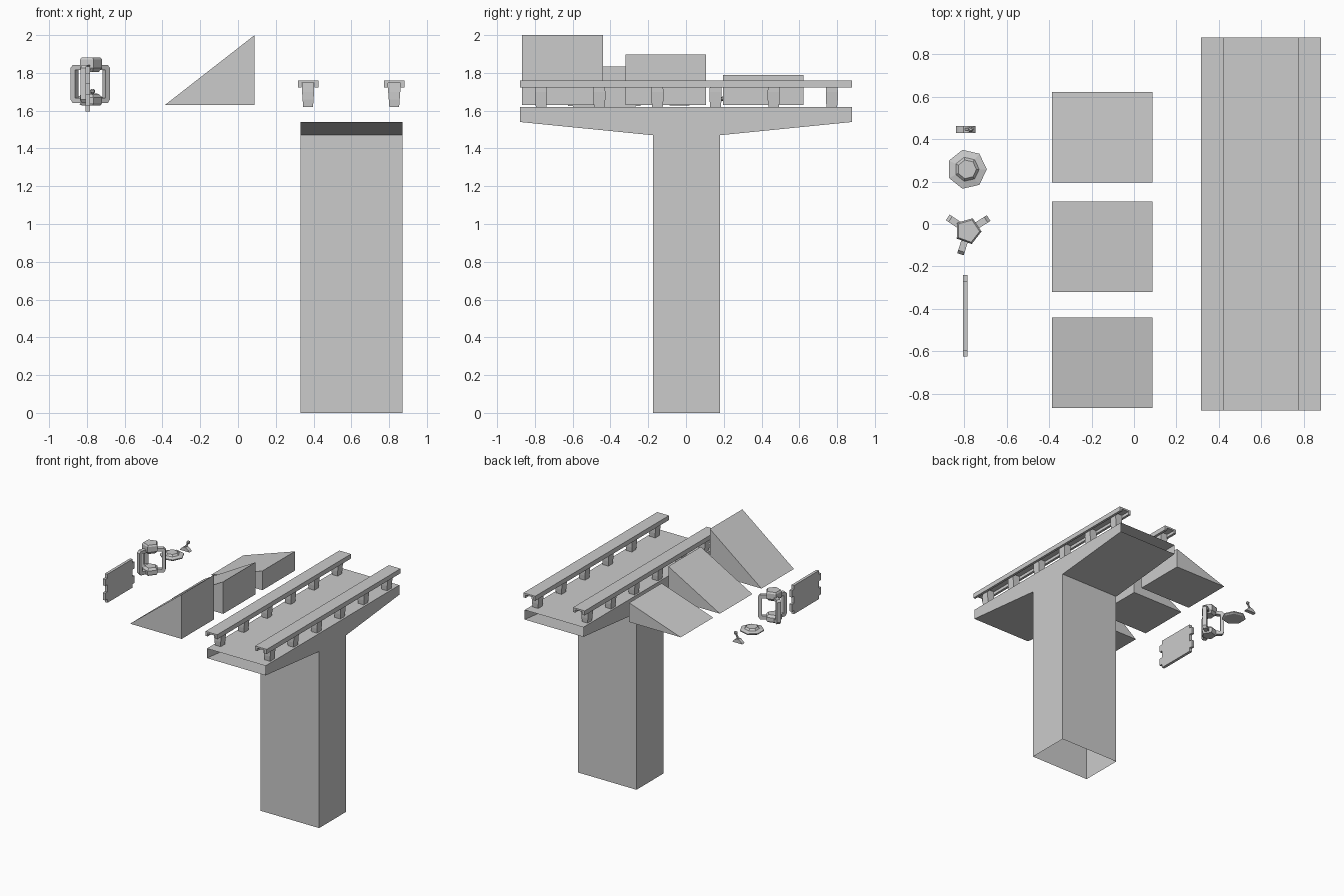
import bpy, bmesh, math
from mathutils import Vector, Matrix

if "Cube" in bpy.data.objects:
    bpy.data.objects.remove(bpy.data.objects["Cube"])


def make(name, bm):
    bmesh.ops.recalc_face_normals(bm, faces=bm.faces[:])
    me = bpy.data.meshes.new(name)
    bm.to_mesh(me)
    bm.free()
    ob = bpy.data.objects.new(name, me)
    bpy.context.collection.objects.link(ob)
    return ob


def extrude(name, profile, start, depth):
    """Closed 3D profile, swept from start along depth; returns bmesh."""
    bm = bmesh.new()
    f = bm.faces.new([bm.verts.new(Vector(start) + Vector(p)) for p in profile])
    r = bmesh.ops.extrude_face_region(bm, geom=[f], use_keep_orig=True)
    vs = [g for g in r['geom'] if isinstance(g, bmesh.types.BMVert)]
    bmesh.ops.translate(bm, verts=vs, vec=depth)
    bmesh.ops.recalc_face_normals(bm, faces=bm.faces[:])
    return bm


def loft(bm, rings):
    """Skin between rings of points and cap both ends."""
    vs = [[bm.verts.new(p) for p in r] for r in rings]
    n = len(vs[0])
    for a, b in zip(vs, vs[1:]):
        for i in range(n):
            bm.faces.new((a[i], a[(i + 1) % n], b[(i + 1) % n], b[i]))
    bm.faces.new(vs[0][::-1])
    bm.faces.new(vs[-1])


def lathe(name, cx, cy, sides, prof, turn=0.0):
    bm = bmesh.new()
    angs = [turn + 2 * math.pi * i / sides for i in range(sides)]
    loft(bm, [[(cx + r * math.cos(a), cy + r * math.sin(a), z) for a in angs] for r, z in prof])
    return make(name, bm)


# T-shaped pier and deck, open at the foot and at both deck ends
tee = [(-.175, 0), (.18, 0), (.18, 1.47), (.88, 1.54), (.88, 1.62),
       (-.88, 1.62), (-.88, 1.54), (-.175, 1.47)]
bm = extrude("pier", [(0, y, z) for y, z in tee], (.33, 0, 0), (.54, 0, 0))
ends = [f for f in bm.faces if f.calc_center_median().z < .01
        or abs(f.calc_center_median().y) > .87]
bmesh.ops.delete(bm, geom=ends, context='FACES')
make("pier_and_deck", bm)

# Railings: channel-shaped caps on six shaped posts each
cap = [(-.054, 1.722), (-.054, 1.76), (.054, 1.76), (.054, 1.722),
       (.034, 1.722), (.034, 1.746), (-.034, 1.746), (-.034, 1.722)]
for side, cx in (("left", .371), ("right", .827)):
    make(side + "_rail_cap",
         extrude("cap", [(x, 0, z) for x, z in cap], (cx, -.88, 0), (0, 1.76, 0)))
    bm = bmesh.new()
    for i in range(6):
        cy = -.767 + i * .3078
        loft(bm, [[(cx + sx * hx, cy + sy * hy, z)
                   for sx, sy in ((-1, -1), (1, -1), (1, 1), (-1, 1))]
                  for hx, hy, z in ((.026, .028, 1.62), (.029, .032, 1.66),
                                    (.032, .032, 1.70), (.032, .029, 1.746))])
    make(side + "_rail_posts", bm)

# Three wedge ramps of falling height
for name, y, top in (("tall_ramp", -.867, 2.0), ("medium_ramp", -.32, 1.897), ("low_ramp", .195, 1.79)):
    make(name, extrude(name, [(-.387, 0, 1.63), (.088, 0, 1.63), (.088, 0, top)],
                       (0, y, 0), (0, .427, 0)))

# Notched wall plate
half = [(.165, 1.595), (.165, 1.625), (.193, 1.625), (.193, 1.685), (.165, 1.685),
        (.165, 1.745), (.193, 1.745), (.193, 1.80), (.165, 1.80), (.165, 1.833)]
outline = half + [(-y, z) for y, z in reversed(half)]
make("wall_plate", extrude("plate", [(0, y, z) for y, z in outline],
                           (-.807, -.433, 0), (.023, 0, 0)))

# Lantern: five-sided head and base held by three bracket arms
LX, LY = -.783, -.033
lathe("lantern_head", LX, LY, 5, [(.045, 1.805), (.064, 1.825), (.064, 1.87), (.055, 1.882)], math.radians(70))
lathe("lantern_base", LX, LY, 5, [(.055, 1.628), (.064, 1.64), (.064, 1.67), (.045, 1.688)], math.radians(70))
arm = [(.03, 1.64), (.10, 1.64), (.115, 1.66), (.115, 1.825), (.10, 1.842), (.03, 1.842),
       (.03, 1.815), (.086, 1.815), (.086, 1.668), (.03, 1.668)]
for i, ang in enumerate((32, 146, 252)):
    bm = extrude("arm", [(r, 0, z) for r, z in arm], (0, -.016, 0), (0, .032, 0))
    bm.transform(Matrix.Translation((LX, LY, 0)) @ Matrix.Rotation(math.radians(ang), 4, 'Z'))
    make("lantern_arm_%d" % (i + 1), bm)

# Seven-sided stepped disc
lathe("round_boss", -.788, .258, 7, [(.08, 1.652), (.094, 1.66), (.094, 1.668), (.058, 1.676),
                                     (.045, 1.69)])

# Small lever: block base, slanted stick and knob
base = [(-.84, 1.63), (-.748, 1.63), (-.76, 1.645), (-.785, 1.662), (-.805, 1.662), (-.828, 1.645)]
make("lever_base", extrude("base", [(x, 0, z) for x, z in base], (0, .43, 0), (0, .031, 0)))
bm = bmesh.new()
loft(bm, [[(cx + sx * .006, .446 + sy * .006, z)
           for sx, sy in ((-1, -1), (1, -1), (1, 1), (-1, 1))]
          for cx, z in ((-.797, 1.65), (-.772, 1.70))])
make("lever_stick", bm)
lathe("lever_knob", -.77, .446, 6, [(.006, 1.69), (.014, 1.698), (.014, 1.708), (.006, 1.716)])
